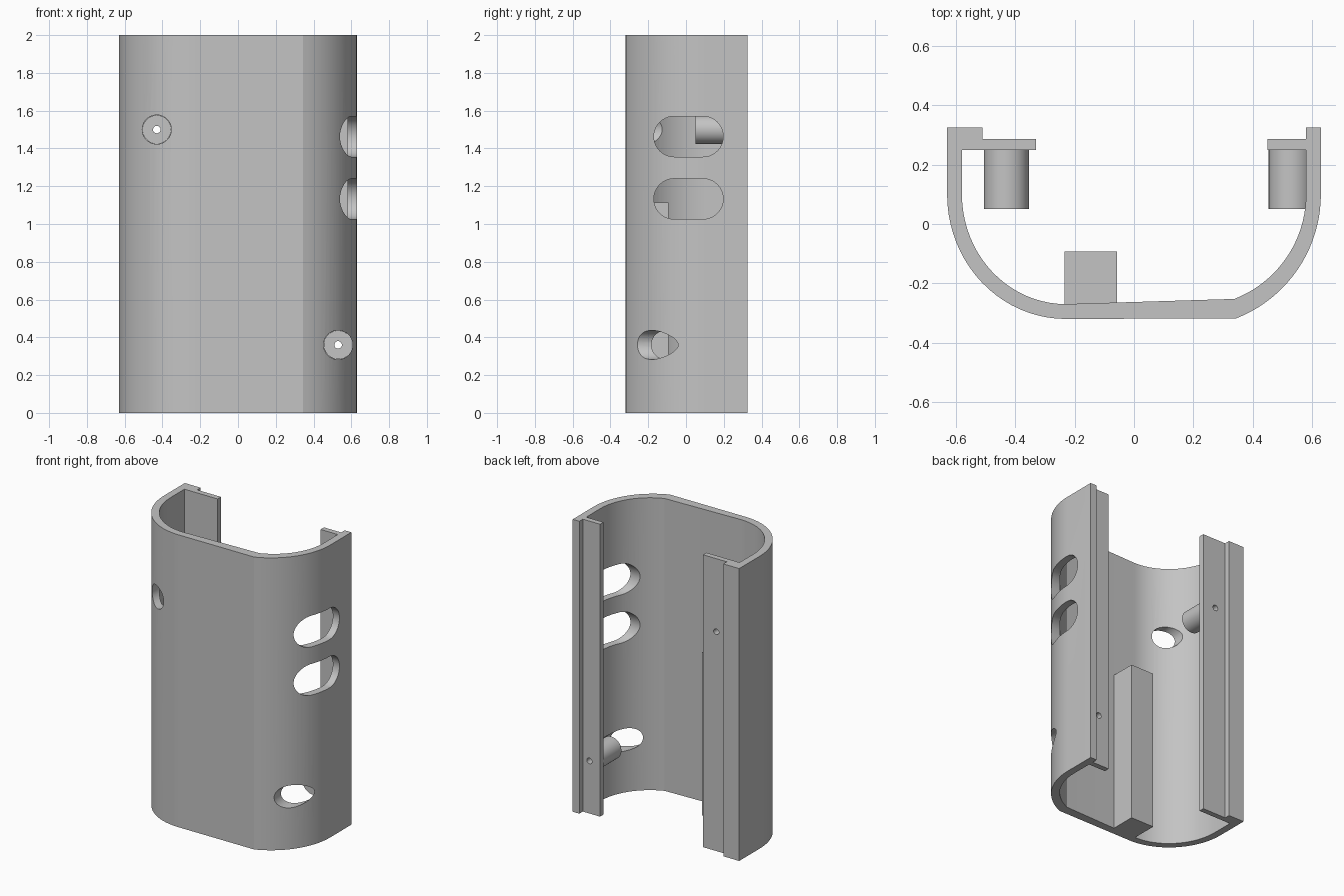
import bpy, bmesh
from math import cos, sin, pi, atan2

cube = bpy.data.objects.get("Cube")
if cube:
    bpy.data.objects.remove(cube, do_unlink=True)

grey = bpy.data.materials.new("plain grey")
grey.use_nodes = True
colour = (0.55, 0.55, 0.55, 1)
grey.diffuse_color = colour
grey.node_tree.nodes["Principled BSDF"].inputs["Base Color"].default_value = colour


def prism(name, outline, axis, start, end):
    """Extrude a closed 2D outline along one axis; the other two axes keep their order."""
    def place(p, depth):
        co = list(p)
        co.insert("xyz".index(axis), depth)
        return co
    bm = bmesh.new()
    face = bm.faces.new([bm.verts.new(place(p, start)) for p in outline])
    new = bmesh.ops.extrude_face_region(bm, geom=[face])["geom"]
    for v in new:
        if isinstance(v, bmesh.types.BMVert):
            v.co["xyz".index(axis)] = end
    bmesh.ops.recalc_face_normals(bm, faces=bm.faces)
    mesh = bpy.data.meshes.new(name)
    bm.to_mesh(mesh)
    bm.free()
    mesh.materials.append(grey)
    obj = bpy.data.objects.new(name, mesh)
    bpy.context.collection.objects.link(obj)
    return obj


def arc(cx, cy, rx, ry, a0, a1, n=20):
    return [(cx + rx * cos(a0 + (a1 - a0) * i / n),
             cy + ry * sin(a0 + (a1 - a0) * i / n)) for i in range(n + 1)]


def circle(cx, cy, r, n=40):
    return arc(cx, cy, r, r, 0, 2 * pi * (n - 1) / n, n - 1)


def slot(y0, y1, z, r):
    return arc(y1 - r, z, r, r, -pi / 2, pi / 2) + arc(y0 + r, z, r, r, pi / 2, 3 * pi / 2)


def cut(obj, cutters):
    bpy.context.view_layer.objects.active = obj
    for c in cutters:
        mod = obj.modifiers.new("cut", 'BOOLEAN')
        mod.operation, mod.solver, mod.object = 'DIFFERENCE', 'EXACT', c
        bpy.ops.object.modifier_apply(modifier=mod.name)


def side_curve(wall_x, front_y, r, bend_x=0.345, spring_y=0.1):
    """Arc rising from the front bend until it runs straight up the side wall."""
    cx = wall_x - r
    return arc(cx, spring_y, r, r, atan2(front_y - spring_y, bend_x - cx), 0)


# Wrapped shell with stepped rear flanges
outer = arc(-0.23, 0.1, 0.4, 0.42, pi, 1.5 * pi) + side_curve(0.63, -0.32, 0.449)
inner = arc(-0.23, 0.1, 0.35, 0.37, pi, 1.5 * pi) + side_curve(0.58, -0.27, 0.378)
left_flange = [(0.63, 0.325), (0.58, 0.325), (0.58, 0.287),
               (0.45, 0.287), (0.45, 0.25), (0.58, 0.25)]
right_flange = [(-0.58, 0.25), (-0.33, 0.25), (-0.33, 0.287),
                (-0.51, 0.287), (-0.51, 0.325), (-0.63, 0.325)]
shell = prism("shell", outer + left_flange + inner[::-1] + right_flange, "z", 0, 2)

# Screw posts, with access holes through the shell and screw holes through the flanges
parts, helpers, shell_cuts = [shell], [], []
for side, x, z in (("right", -0.43, 1.5), ("left", 0.53, 0.36)):
    post = prism(side + "_screw_post", circle(x, z, 0.076), "y", 0.05, 0.26)
    access = prism(side + "_access_cutter", circle(x, z, 0.077), "y", -0.6, 0.055)
    screw = prism(side + "_screw_cutter", circle(x, z, 0.02, 20), "y", 0, 0.5)
    cut(post, [screw])
    parts.append(post)
    shell_cuts += [access, screw]

# Rounded side slots
for z in (1.463, 1.133):
    shell_cuts.append(prism("slot_cutter", slot(-0.17, 0.197, z, 0.107), "x", 0.3, 0.8))
cut(shell, shell_cuts)

# Inner support block
parts.append(prism("support_block", [(-0.235, -0.29), (-0.057, -0.29),
                                     (-0.057, -0.092), (-0.235, -0.092)], "z", 0, 1.115))

for helper in shell_cuts:
    bpy.data.objects.remove(helper, do_unlink=True)

# Smooth the curved faces and keep the edges sharp
bpy.ops.object.select_all(action='DESELECT')
for obj in parts:
    obj.select_set(True)
bpy.context.view_layer.objects.active = shell
bpy.ops.object.shade_smooth_by_angle(angle=pi / 9)
